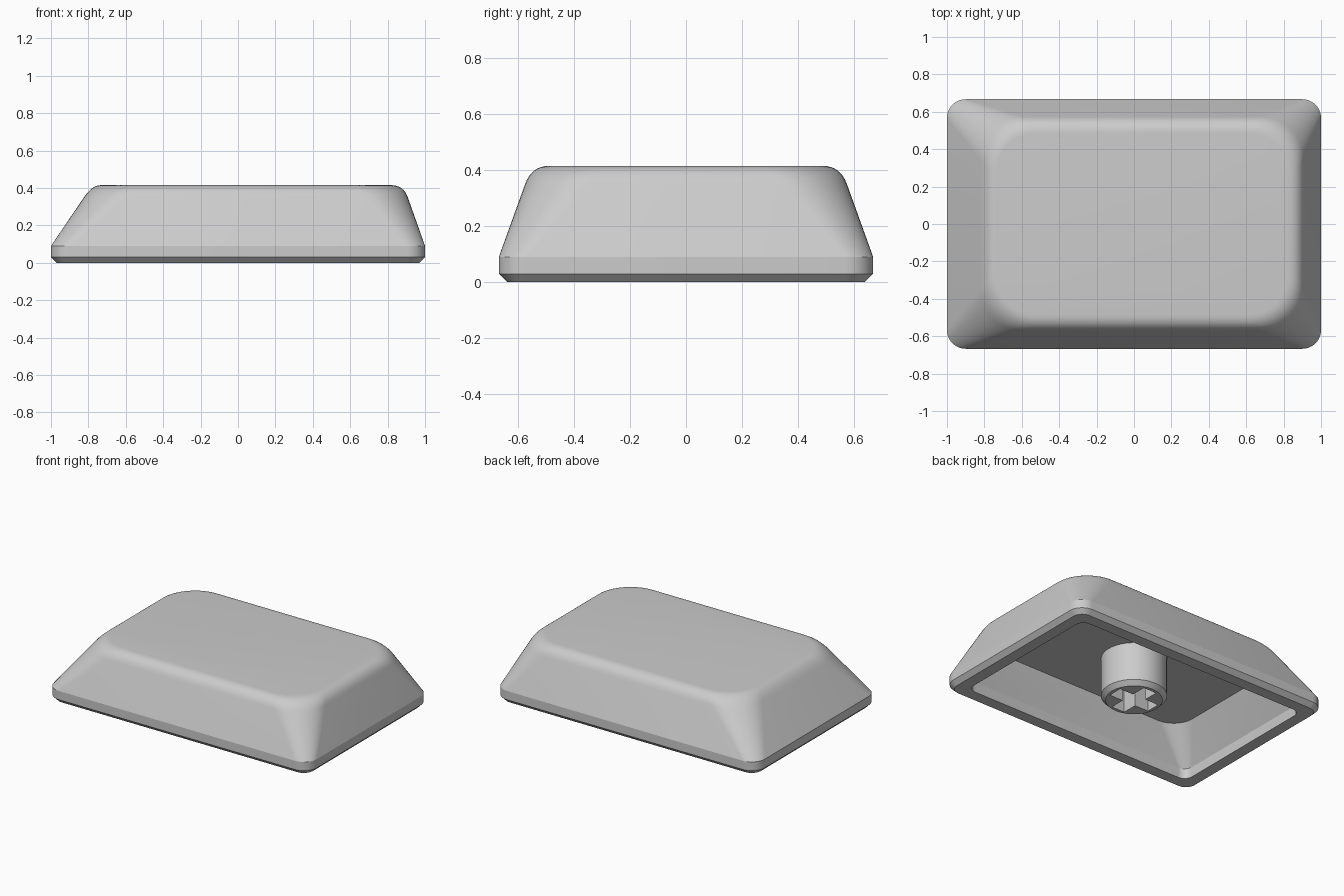
import bpy
import bmesh
from math import cos, sin, pi, radians

cube = bpy.data.objects.get("Cube")
if cube:
    bpy.data.objects.remove(cube, do_unlink=True)

GREY = (0.6, 0.6, 0.6, 1)
plastic = bpy.data.materials.new("light grey plastic")
plastic.use_nodes = True
plastic.diffuse_color = GREY
plastic.node_tree.nodes["Principled BSDF"].inputs["Base Color"].default_value = GREY


def rounded_rect(left, right, half_y, radius, z, steps=10):
    """Outline with rounded corners, counter-clockwise."""
    points = []
    corners = [(right, half_y), (left, half_y), (left, -half_y), (right, -half_y)]
    for i, (cx, cy) in enumerate(corners):
        ox = cx - radius if cx == right else cx + radius
        oy = cy - radius if cy > 0 else cy + radius
        for s in range(steps + 1):
            a = (i + s / steps) * pi / 2
            points.append((ox + radius * cos(a), oy + radius * sin(a), z))
    return points


def circle(radius, z, count=48):
    return [(radius * cos(2 * pi * i / count), radius * sin(2 * pi * i / count), z)
            for i in range(count)]


def loft(name, outlines):
    """Skin a stack of outlines and cap both ends."""
    bm = bmesh.new()
    rings = [[bm.verts.new(p) for p in outline] for outline in outlines]
    for a, b in zip(rings, rings[1:]):
        for i in range(len(a)):
            j = (i + 1) % len(a)
            bm.faces.new((a[i], a[j], b[j], b[i]))
    bm.faces.new(rings[0])
    bm.faces.new(rings[-1])
    bmesh.ops.recalc_face_normals(bm, faces=bm.faces[:])
    mesh = bpy.data.meshes.new(name)
    bm.to_mesh(mesh)
    bm.free()
    obj = bpy.data.objects.new(name, mesh)
    bpy.context.collection.objects.link(obj)
    mesh.materials.append(plastic)
    return obj


def select(obj):
    bpy.ops.object.select_all(action='DESELECT')
    obj.select_set(True)
    bpy.context.view_layer.objects.active = obj


# Cap shell: cavity ceiling, cavity walls, rim, skirt, then sloping sides
skirt = (-1.0, 1.0, 0.667, 0.1, 0.09)
apex = (-0.78, 0.885, 0.55, 0.26, 0.415)
outlines = [
    rounded_rect(-0.76, 0.83, 0.49, 0.15, 0.3),
    rounded_rect(-0.89, 0.89, 0.557, 0.06, 0.07),
    rounded_rect(-0.89, 0.89, 0.557, 0.06, 0.0),
    rounded_rect(-0.97, 0.97, 0.637, 0.07, 0.0),
    rounded_rect(-1.0, 1.0, 0.667, 0.1, 0.03),
    rounded_rect(*skirt),
]

# Rounded shoulder between the sloping sides and the flat top
below = [a + (s - a) * 0.2 for a, s in zip(apex, skirt)]
inner = (-0.735, 0.82, 0.485, 0.21, 0.415)
SHOULDER = 8
for k in range(SHOULDER + 1):
    t = k / SHOULDER
    outlines.append(rounded_rect(*[
        (1 - t) ** 2 * b + 2 * t * (1 - t) * a + t * t * n
        for b, a, n in zip(below, apex, inner)]))
cap = loft("cap_shell", outlines)

# Round stem with a chamfered end
stem = loft("stem", [circle(0.178, 0.005), circle(0.207, 0.035), circle(0.207, 0.32)])

# Cross-shaped socket cut into the stem
arm, web = 0.155, 0.05
quarter = [(arm, -web), (arm, web), (web, web)]
cross = []
for q in range(4):
    c, s = [(1, 0), (0, 1), (-1, 0), (0, -1)][q]
    cross += [(x * c - y * s, x * s + y * c) for x, y in quarter]
cutter = loft("socket_cutter", [[(x, y, z) for x, y in cross] for z in (-0.1, 0.26)])
cutter.hide_render = True
cut = stem.modifiers.new("socket", 'BOOLEAN')
cut.operation = 'DIFFERENCE'
cut.solver = 'EXACT'
cut.object = cutter
select(stem)
bpy.ops.object.modifier_apply(modifier=cut.name)
bpy.data.objects.remove(cutter, do_unlink=True)

for obj in (cap, stem):
    select(obj)
    bpy.ops.object.shade_smooth_by_angle(angle=radians(16))
